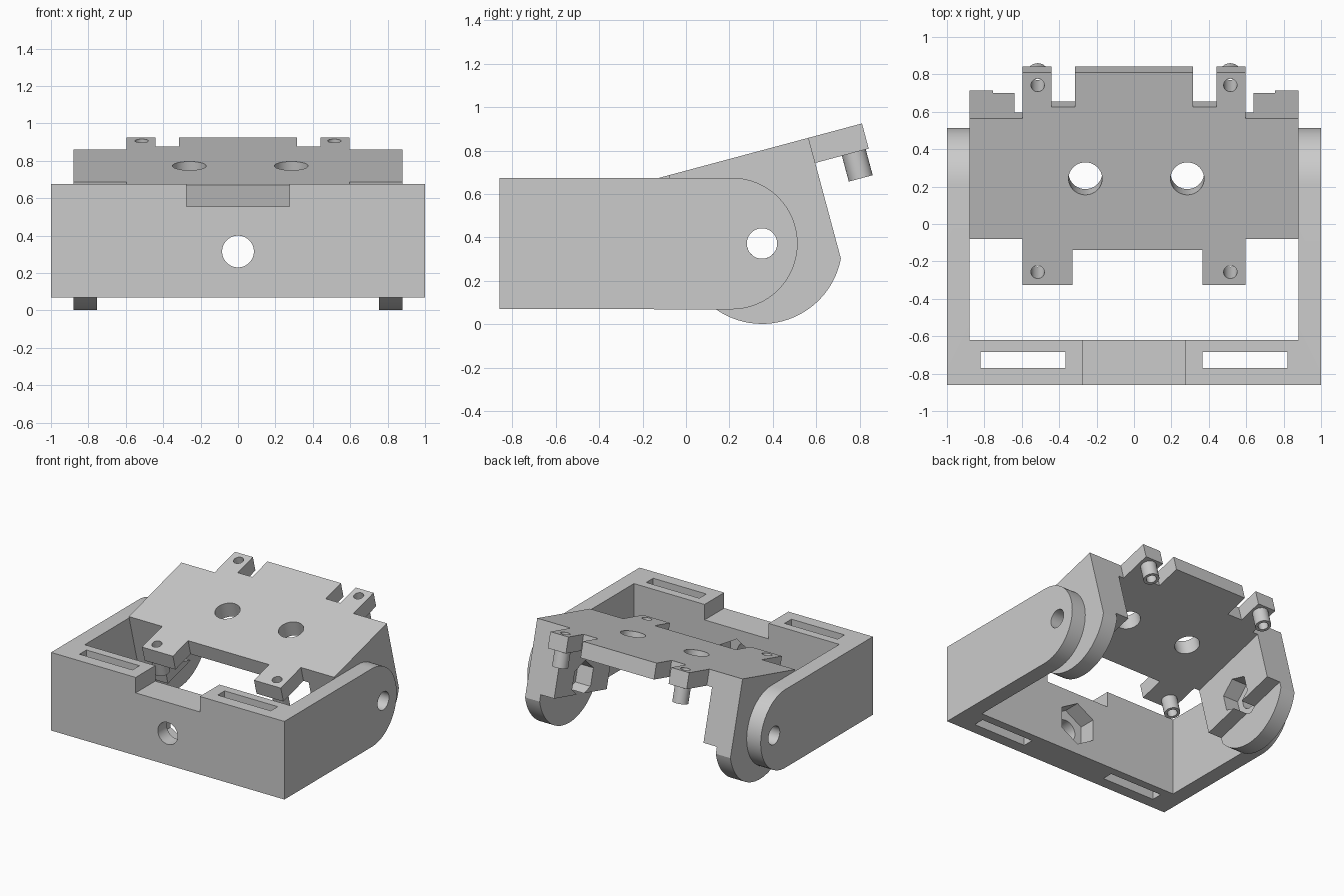
import bpy, bmesh
from math import sin, cos, pi, radians, atan2
from mathutils import Vector

cube = bpy.data.objects.get("Cube")
if cube:
    bpy.data.objects.remove(cube, do_unlink=True)

grey = bpy.data.materials.new("light grey plastic")
grey.use_nodes = True
grey.diffuse_color = (0.6, 0.6, 0.6, 1)
grey.node_tree.nodes["Principled BSDF"].inputs["Base Color"].default_value = (0.6, 0.6, 0.6, 1)


def arc(cx, cy, r, start, end, steps):
    return [(cx + r * cos(start + (end - start) * i / steps),
             cy + r * sin(start + (end - start) * i / steps)) for i in range(steps + 1)]


def ring(cx, cy, r, sides, start=0.0):
    return arc(cx, cy, r, start, start + 2 * pi, sides)[:-1]


def rect(a0, a1, b0, b1):
    return [(a0, b0), (a1, b0), (a1, b1), (a0, b1)]


def prism(name, points, axis, low, high):
    """Extrude a 2D outline along an axis."""
    place = {"x": lambda a, b, t: (t, a, b),
             "y": lambda a, b, t: (a, t, b),
             "z": lambda a, b, t: (a, b, t)}[axis]
    bm = bmesh.new()
    face = bm.faces.new([bm.verts.new(place(a, b, low)) for a, b in points])
    out = bmesh.ops.extrude_face_region(bm, geom=[face])
    moved = [g for g in out["geom"] if isinstance(g, bmesh.types.BMVert)]
    bmesh.ops.translate(bm, verts=moved, vec=Vector(place(0, 0, high - low)))
    bmesh.ops.recalc_face_normals(bm, faces=bm.faces)
    mesh = bpy.data.meshes.new(name)
    bm.to_mesh(mesh)
    bm.free()
    mesh.materials.append(grey)
    obj = bpy.data.objects.new(name, mesh)
    bpy.context.scene.collection.objects.link(obj)
    return obj


def combine(target, other, operation="DIFFERENCE"):
    bpy.context.view_layer.objects.active = target
    mod = target.modifiers.new("combine", "BOOLEAN")
    mod.operation, mod.solver, mod.object = operation, "EXACT", other
    bpy.ops.object.modifier_apply(modifier=mod.name)
    bpy.data.objects.remove(other, do_unlink=True)


def cut(target, points, axis, low, high):
    combine(target, prism("cutter", points, axis, low, high))


def finish(obj):
    bpy.ops.object.select_all(action="DESELECT")
    obj.select_set(True)
    bpy.context.view_layer.objects.active = obj
    bpy.ops.object.shade_smooth_by_angle(angle=radians(25))


# Outer bracket: round-ended arms and a thick front wall
PIVOT_Y, PIVOT_Z = 0.35, 0.372
side = [(-0.86, 0.07)] + arc(0.211, PIVOT_Z, 0.303, -pi / 2, pi / 2, 32) + [(-0.86, 0.675)]
bracket = prism("outer_bracket", side, "x", -1, 1)
cut(bracket, rect(-0.88, 0.88, -0.62, 1), "z", -1, 2)
cut(bracket, rect(-0.275, 0.275, 0.555, 1), "y", -1, -0.5)
for s in (-1, 1):
    cut(bracket, rect(*sorted((s * 0.365, s * 0.82)), -0.77, -0.685), "z", -1, 2)
cut(bracket, ring(0, 0.315, 0.085, 40), "y", -1, -0.5)
cut(bracket, ring(0, 0.315, 0.165, 6, pi / 2), "y", -0.75, -0.5)
cut(bracket, ring(PIVOT_Y, PIVOT_Z, 0.07, 40), "x", -2, 2)
finish(bracket)

# Tilting carriage: ears and deck in the pivot's own frame
TOP, UNDER, HALF, END = 0.415, 0.295, 0.333, 0.588
corner = atan2(-0.161, HALF)
ear = [(HALF, TOP)] + arc(0, 0, 0.37, corner, -pi - corner, 32) + [(-HALF, TOP)]
carriage = prism("tilting_carriage", ear, "x", -0.88, 0.88)
cut(carriage, rect(-0.64, 0.64, -1, 1), "z", -1, UNDER)
cut(carriage, rect(-0.755, 0.755, -1, 1), "z", -1, -0.11)

# Deck with mounting tabs at both ends
INNER = 0.396
deck = [(-0.595, -END), (-0.33, -END), (-0.33, -INNER), (0.365, -INNER), (0.365, -END),
        (0.595, -END), (0.595, END), (0.44, END), (0.44, INNER), (0.315, INNER), (0.315, END),
        (-0.315, END), (-0.315, INNER), (-0.44, INNER), (-0.44, END), (-0.595, END)]
combine(carriage, prism("deck", deck, "z", UNDER, TOP), "UNION")

# Hollow pins under the tabs
for x in (-0.515, 0.515):
    for y in (-0.517, 0.517):
        combine(carriage, prism("pin", ring(x, y, 0.057, 32), "z", 0.172, 0.35), "UNION")
        cut(carriage, ring(x, y, 0.036, 32), "z", 0, 1)

# Deck holes, pivot holes and nut pockets
for x in (-0.26, 0.285):
    cut(carriage, ring(x, 0, 0.09, 40), "z", 0.2, 1)
cut(carriage, ring(0, 0, 0.07, 40), "x", -2, 2)
cut(carriage, ring(0, 0, 0.135, 6, pi / 2), "x", -0.77, 0.77)

carriage.location = (0, PIVOT_Y, PIVOT_Z)
carriage.rotation_euler.x = radians(15)
finish(carriage)
